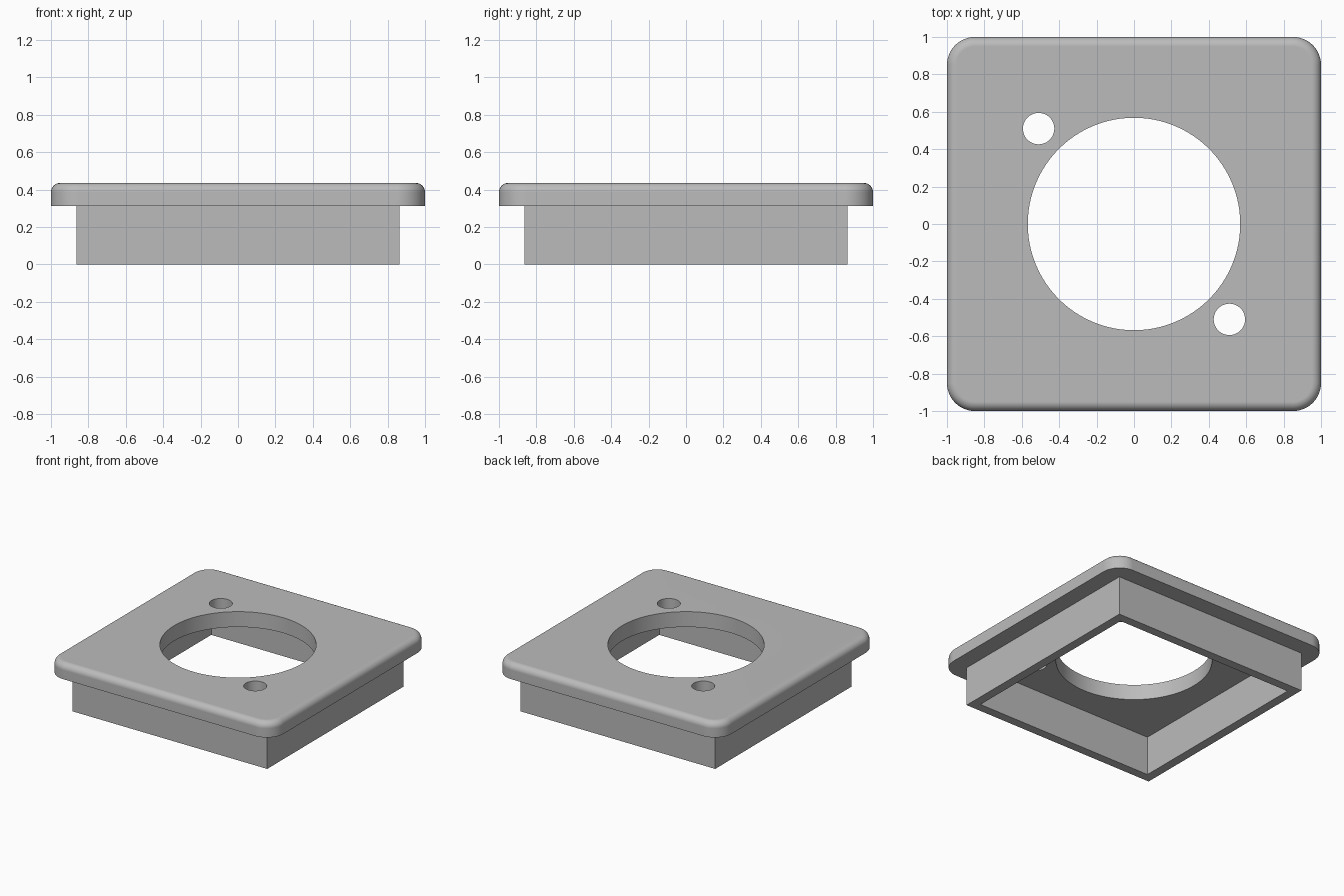
import bpy
import bmesh
import math

if "Cube" in bpy.data.objects:
    bpy.data.objects.remove(bpy.data.objects["Cube"])

PLATE_BOTTOM, PLATE_TOP = 0.313, 0.436
SKIRT_OUTER, SKIRT_INNER = 0.864, 0.792
CORNER_RADIUS, EDGE_RADIUS = 0.15, 0.05

grey = bpy.data.materials.new("plain grey")
grey.use_nodes = True
grey.diffuse_color = (0.5, 0.5, 0.5, 1)
grey.node_tree.nodes["Principled BSDF"].inputs["Base Color"].default_value = (0.5, 0.5, 0.5, 1)


def add_object(name, bm):
    bmesh.ops.recalc_face_normals(bm, faces=bm.faces)
    mesh = bpy.data.meshes.new(name)
    bm.to_mesh(mesh)
    bm.free()
    mesh.materials.append(grey)
    obj = bpy.data.objects.new(name, mesh)
    bpy.context.collection.objects.link(obj)
    return obj


def activate(obj):
    bpy.ops.object.select_all(action="DESELECT")
    obj.select_set(True)
    bpy.context.view_layer.objects.active = obj


def make_plate():
    bm = bmesh.new()
    bmesh.ops.create_cube(bm, size=2)
    for v in bm.verts:
        v.co.z = PLATE_TOP if v.co.z > 0 else PLATE_BOTTOM
    # Round the upright corners, then the top rim
    upright = [e for e in bm.edges if abs(e.verts[0].co.z - e.verts[1].co.z) > 0.01]
    bmesh.ops.bevel(bm, geom=upright, offset=CORNER_RADIUS, segments=12,
                    profile=0.5, affect="EDGES")
    rim = [e for e in bm.edges if all(v.co.z > PLATE_TOP - 0.001 for v in e.verts)]
    bmesh.ops.bevel(bm, geom=rim, offset=EDGE_RADIUS, segments=8,
                    profile=0.5, affect="EDGES")
    return add_object("cover_plate", bm)


def drill(target, radius, x, y, sides):
    bm = bmesh.new()
    bmesh.ops.create_cone(bm, cap_ends=True, segments=sides,
                          radius1=radius, radius2=radius, depth=1)
    cutter = add_object("hole_cutter", bm)
    cutter.location = (x, y, PLATE_TOP)
    cutter.hide_render = True
    activate(target)
    mod = target.modifiers.new("hole", "BOOLEAN")
    mod.operation, mod.solver, mod.object = "DIFFERENCE", "EXACT", cutter
    bpy.ops.object.modifier_apply(modifier=mod.name)
    bpy.data.objects.remove(cutter)


def make_skirt():
    # Square wall, open at the top where it meets the plate
    bm = bmesh.new()

    def square(half, z):
        return [bm.verts.new((sx * half, sy * half, z))
                for sx, sy in ((-1, -1), (1, -1), (1, 1), (-1, 1))]

    loops = [square(SKIRT_OUTER, PLATE_BOTTOM), square(SKIRT_OUTER, 0),
             square(SKIRT_INNER, 0), square(SKIRT_INNER, PLATE_BOTTOM)]
    for a, b in zip(loops, loops[1:]):
        for i in range(4):
            j = (i + 1) % 4
            bm.faces.new((a[i], b[i], b[j], a[j]))
    return add_object("skirt", bm)


# Cover plate with the large opening and two screw holes
plate = make_plate()
drill(plate, 0.568, 0, 0, 96)
for side in (-1, 1):
    drill(plate, 0.084, side * 0.51, -side * 0.51, 40)

activate(plate)
bpy.ops.object.shade_smooth_by_angle(angle=math.radians(30))
weighted = plate.modifiers.new("flat top shading", "WEIGHTED_NORMAL")
weighted.keep_sharp = True

# Hollow square skirt below
make_skirt()
